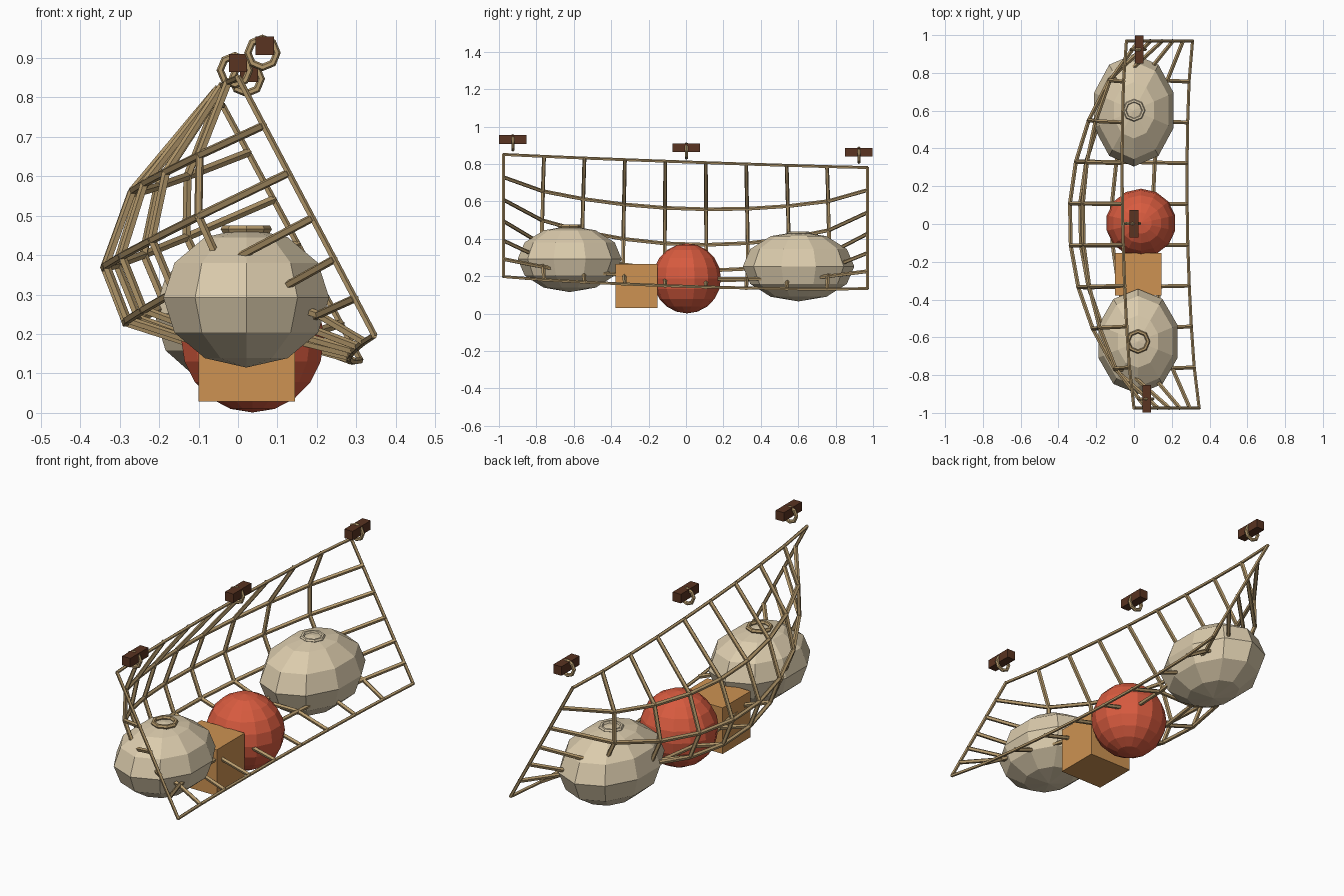
import bpy, bmesh, math
from mathutils import Vector, Matrix

if "Cube" in bpy.data.objects:
    bpy.data.objects.remove(bpy.data.objects["Cube"])


def material(name, rgb):
    m = bpy.data.materials.new(name)
    m.diffuse_color = (*rgb, 1)
    m.use_nodes = True
    m.node_tree.nodes["Principled BSDF"].inputs["Base Color"].default_value = m.diffuse_color
    return m


ROPE = material("rope_tan", (0.46, 0.32, 0.15))
SACK = material("sack_cream", (0.71, 0.60, 0.415))
RED = material("ball_red", (0.69, 0.105, 0.05))
WOOD = material("crate_wood", (0.61, 0.29, 0.085))
DARK = material("bracket_brown", (0.10, 0.033, 0.015))


def finish(name, bm, mat):
    bmesh.ops.recalc_face_normals(bm, faces=bm.faces)
    me = bpy.data.meshes.new(name)
    bm.to_mesh(me)
    bm.free()
    me.materials.append(mat)
    ob = bpy.data.objects.new(name, me)
    bpy.context.collection.objects.link(ob)
    return ob


def box(name, centre, size, mat):
    bm = bmesh.new()
    bmesh.ops.create_cube(bm, size=1, matrix=Matrix.Translation(centre) @ Matrix.Diagonal((*size, 1)))
    return finish(name, bm, mat)


def ball(name, centre, radii, segs, rings, mat):
    bm = bmesh.new()
    m = Matrix.Translation(centre) @ Matrix.Diagonal((*radii, 1))
    bmesh.ops.create_uvsphere(bm, u_segments=segs, v_segments=rings, radius=1, matrix=m)
    return finish(name, bm, mat)


def ring(name, centre, major, minor, mat, rot=Matrix.Identity(4), n=8, k=6):
    bm = bmesh.new()
    m = Matrix.Translation(centre) @ rot
    loops = []
    for i in range(n):
        a = math.tau * i / n
        loop = []
        for j in range(k):
            b = math.tau * j / k
            r = major + minor * math.cos(b)
            loop.append(bm.verts.new(m @ Vector((r * math.cos(a), r * math.sin(a), minor * math.sin(b)))))
        loops.append(loop)
    for i in range(n):
        p, q = loops[i], loops[(i + 1) % n]
        for j in range(k):
            bm.faces.new((p[j], q[j], q[(j + 1) % k], p[(j + 1) % k]))
    return finish(name, bm, mat)


def bar(bm, a, b, r):
    d = b - a
    m = Matrix.Translation((a + b) / 2) @ d.to_track_quat('Z', 'Y').to_matrix().to_4x4()
    bmesh.ops.create_cone(bm, cap_ends=True, segments=5, radius1=r, radius2=r,
                          depth=d.length + r * 0.6, matrix=m)


# Sagging net: straight sheet between four corners plus a bulge per row
COLS, ROWS = 9, 6
front_top, front_low = Vector((0, -0.975, 0.85)), Vector((0.345, -0.975, 0.197))
back_top, back_low = Vector((-0.04, 0.97, 0.78)), Vector((0.31, 0.97, 0.133))
row_at = (0, 0.186, 0.37, 0.545, 0.705, 0.857, 1)
sag_x = (-0.04, -0.316, -0.45, -0.457, -0.343, -0.178, -0.045)
sag_z = (-0.005, -0.135, -0.206, -0.231, -0.181, -0.069, -0.02)


def knot(i, j):
    u, v = i / COLS, row_at[j]
    p = front_top.lerp(back_top, u).lerp(front_low.lerp(back_low, u), v)
    s = max(0.0, math.sin(math.pi * u)) ** 0.65
    p.y *= 1 + 0.03 * s * math.sin(math.pi * v)
    return p + Vector((sag_x[j] * s, 0, sag_z[j] * s))


mesh_ropes, border = bmesh.new(), bmesh.new()
for i in range(COLS + 1):
    for j in range(ROWS + 1):
        if i < COLS:
            edge = j in (0, ROWS)
            bar(border if edge else mesh_ropes, knot(i, j), knot(i + 1, j), 0.0085 if edge else 0.0108)
        if j < ROWS:
            edge = i in (0, COLS)
            bar(border if edge else mesh_ropes, knot(i, j), knot(i, j + 1), 0.0085 if edge else 0.0108)
finish("net_ropes", mesh_ropes, ROPE)
finish("net_border", border, ROPE)

# Sacks with a tied ring at the top
ball("front_sack", (0.021, -0.622, 0.292), (0.221, 0.278, 0.177), 10, 6, SACK)
ring("front_sack_tie", (0.021, -0.622, 0.466), 0.054, 0.011, ROPE)
ball("back_sack", (-0.001, 0.602, 0.252), (0.222, 0.298, 0.187), 10, 6, SACK)
ring("back_sack_tie", (0.0, 0.602, 0.430), 0.05, 0.010, SACK)

# Ball and crate
ball("ball", (0.037, 0.005, 0.188), (0.186, 0.182, 0.187), 14, 10, RED)
box("crate", (0.022, -0.265, 0.147), (0.245, 0.225, 0.235), WOOD)

# Hanging brackets, each with a ring
upright = Matrix.Rotation(math.pi / 2, 4, 'X')
for side, bx, y, bz, rx, rz in (("front", 0.068, -0.926, 0.931, 0.062, 0.913),
                                ("middle", 0.0, 0.002, 0.887, -0.008, 0.869),
                                ("back", 0.028, 0.924, 0.862, 0.022, 0.847)):
    box(side + "_bracket", (bx, y, bz), (0.046, 0.146, 0.046), DARK)
    ring(side + "_ring", (rx, y, rz), 0.037, 0.0095, ROPE, upright)
